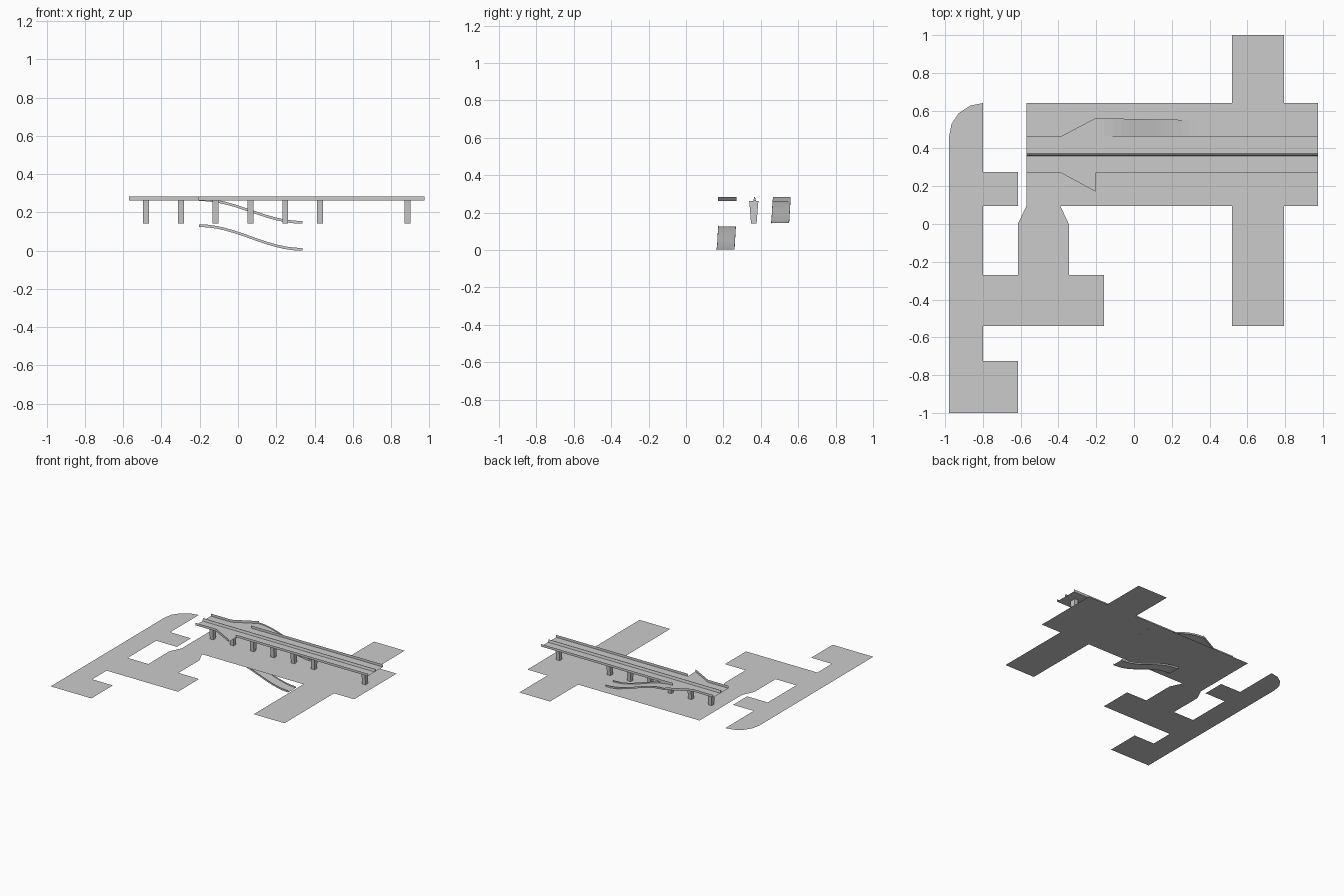
import bpy, bmesh, math

if "Cube" in bpy.data.objects:
    bpy.data.objects.remove(bpy.data.objects["Cube"])

GROUND, DECK, RAIL = 0.143, 0.263, 0.020


def make(name, verts, faces):
    mesh = bpy.data.meshes.new(name)
    mesh.from_pydata(verts, [], faces)
    mesh.update()
    ob = bpy.data.objects.new(name, mesh)
    bpy.context.collection.objects.link(ob)
    return ob


def sheet(name, outline, z):
    """Flat polygon, triangulated so concave outlines are safe."""
    ob = make(name, [(x, y, z) for x, y in outline], [range(len(outline))])
    bm = bmesh.new()
    bm.from_mesh(ob.data)
    if bm.faces[:][0].normal.z < 0:
        bmesh.ops.reverse_faces(bm, faces=bm.faces[:])
    bmesh.ops.triangulate(bm, faces=bm.faces[:])
    bm.to_mesh(ob.data)
    bm.free()
    return ob


def wall(name, path, low, high):
    """Thin upright parapet following a path of (x, y, z)."""
    verts = [(x, y, z + d) for x, y, z in path for d in (low, high)]
    faces = [(2*i, 2*i+2, 2*i+3, 2*i+1) for i in range(len(path) - 1)]
    return make(name, verts, faces)


def loft(name, rings):
    """Closed solid through rings with equal point counts."""
    n = len(rings[0])
    verts = [p for r in rings for p in r]
    faces = [(k*n+i, k*n+(i+1) % n, (k+1)*n+(i+1) % n, (k+1)*n+i)
             for k in range(len(rings) - 1) for i in range(n)]
    faces += [tuple(reversed(range(n))), tuple(range((len(rings)-1)*n, len(rings)*n))]
    ob = make(name, verts, faces)
    bm = bmesh.new()
    bm.from_mesh(ob.data)
    bmesh.ops.recalc_face_normals(bm, faces=bm.faces[:])
    bm.to_mesh(ob.data)
    bm.free()
    return ob


# Ground roads: main road with cross street
sheet("main_road", [
    (-0.57, 0.095), (-0.39, 0.095), (0.52, 0.095), (0.52, -0.54), (0.795, -0.54),
    (0.795, 0.095), (0.975, 0.095), (0.975, 0.64), (0.795, 0.64),
    (0.795, 1.0), (0.52, 1.0), (0.52, 0.64), (-0.57, 0.64)], GROUND)

# Side streets: rounded corner, stubs and tapered link to the main road
corner = [(-0.80 - 0.18 * math.sin(math.radians(a)),
           0.46 + 0.18 * math.cos(math.radians(a))) for a in (0, 22.5, 45, 67.5, 90)]
sheet("side_streets", [
    (-0.57, 0.095), (-0.615, 0.0), (-0.615, -0.27), (-0.80, -0.27),
    (-0.80, 0.095), (-0.615, 0.095), (-0.615, 0.275), (-0.80, 0.275)] + corner + [
    (-0.98, -1.0), (-0.615, -1.0), (-0.615, -0.725), (-0.80, -0.725),
    (-0.80, -0.54), (-0.16, -0.54), (-0.16, -0.27), (-0.345, -0.27),
    (-0.345, 0.0), (-0.39, 0.095)], GROUND)

# Elevated deck with flared exits on both sides
sheet("bridge_deck", [
    (-0.57, 0.27), (-0.385, 0.27), (-0.205, 0.172), (-0.205, 0.27), (0.975, 0.27),
    (0.975, 0.465), (-0.205, 0.465), (-0.205, 0.56), (-0.385, 0.465),
    (-0.57, 0.465)], DECK)

# Deck parapets
for side, y, y_out in (("front", 0.27, 0.172), ("back", 0.465, 0.56)):
    wall(side + "_exit_parapet",
         [(-0.57, y, DECK), (-0.385, y, DECK), (-0.205, y_out, DECK)], 0, RAIL)
    wall(side + "_parapet", [(-0.205, y, DECK), (0.975, y, DECK)], 0, RAIL)

# Central barrier
loft("median_barrier", [
    [(x, 0.360, DECK), (x, 0.374, DECK), (x, 0.369, DECK + RAIL), (x, 0.365, DECK + RAIL)]
    for x in (-0.57, 0.975)])

# Piers, widening towards a straight head
for i, x in enumerate((-0.48, -0.298, -0.117, 0.065, 0.247, 0.429, 0.885)):
    rings = []
    for z, h in ((GROUND, 0.015), (0.235, 0.022), (DECK, 0.025)):
        rings.append([(x + sx * 0.0155, 0.3625 + sy * h, z)
                      for sx, sy in ((-1, -1), (1, -1), (1, 1), (-1, 1))])
    loft("pier_%d" % (i + 1), rings)

# S-curved ramps with parapets; one climbs to the deck, one dips under the road
STEPS = 12
for side, y_in, y_out, z0, z1 in (("upper", 0.465, 0.56, DECK, GROUND + 0.001),
                                  ("lower", 0.268, 0.174, 0.127, 0.003)):
    inner, outer = [], []
    for i in range(STEPS + 1):
        t = i / STEPS
        x = -0.205 + 0.543 * t
        z = z1 + (z0 - z1) * 0.5 * (1 + math.cos(math.pi * t))
        drift = -0.010 * t
        inner.append((x, y_in + drift, z))
        outer.append((x, y_out + drift, z))
    n = STEPS + 1
    faces = [(i, i + 1, n + i + 1, n + i) for i in range(STEPS)]
    if y_in > y_out:
        faces = [tuple(reversed(f)) for f in faces]
    make(side + "_ramp", inner + outer, faces)
    wall(side + "_ramp_inner_parapet", inner, -0.003, 0.011)
    wall(side + "_ramp_outer_parapet", outer, -0.003, 0.011)
